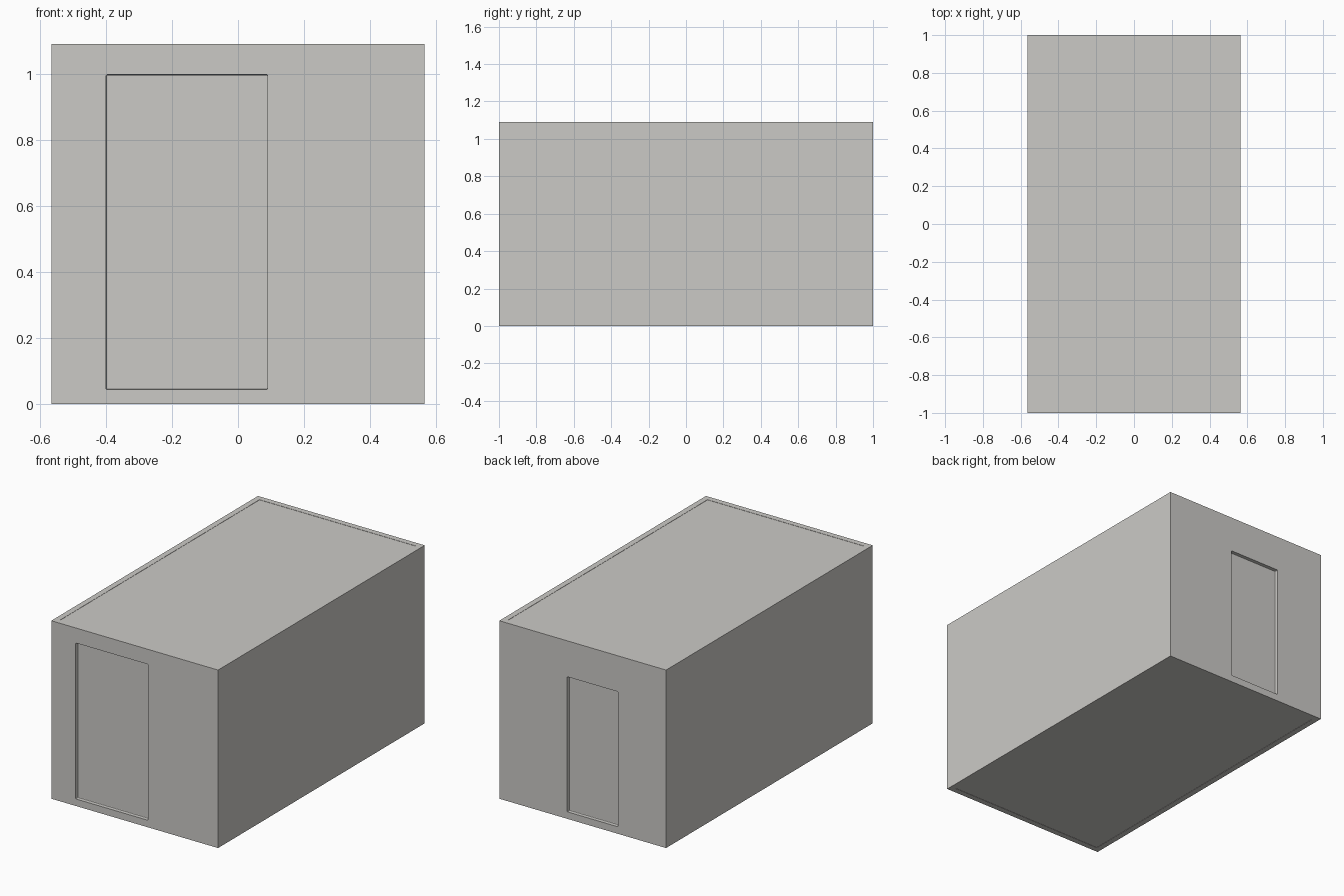
import bpy

if "Cube" in bpy.data.objects:
    bpy.data.objects.remove(bpy.data.objects["Cube"])

W, D, H = 1.13, 2.0, 1.09   # overall size
WALL = 0.035                # rim width round roof and floor
STEP = 0.0015               # roof and floor sit just below the rim
RECESS = 0.022              # depth of the door recesses

paint = bpy.data.materials.new("warm grey")
paint.diffuse_color = (0.6, 0.59, 0.565, 1)
paint.use_nodes = True
paint.node_tree.nodes["Principled BSDF"].inputs["Base Color"].default_value = paint.diffuse_color


def box(name, x, y, z):
    """Box from (min, max) ranges on each axis."""
    bpy.ops.mesh.primitive_cube_add(size=1, location=[sum(r) / 2 for r in (x, y, z)])
    ob = bpy.context.object
    ob.name = name
    ob.scale = [r[1] - r[0] for r in (x, y, z)]
    bpy.ops.object.transform_apply(location=True, rotation=False, scale=True)
    ob.data.materials.append(paint)
    return ob


# main body
body = box("cabin_body", (-W / 2, W / 2), (-D / 2, D / 2), (0, H))

# cutters: two door recesses, shallow roof and floor pans
ix, iy = W / 2 - WALL, D / 2 - WALL
cutters = [
    box("front_door_cutter", (-0.40, 0.09), (-D / 2 - 0.1, -D / 2 + RECESS), (0.043, 0.998)),
    box("back_door_cutter", (-0.24, 0.105), (D / 2 - RECESS, D / 2 + 0.1), (0.043, 0.87)),
    box("roof_cutter", (-ix, ix), (-iy, iy), (H - STEP, H + 0.1)),
    box("floor_cutter", (-ix, ix), (-iy, iy), (-0.1, STEP)),
]

# rounded door corners
for c in cutters[:2]:
    b = c.modifiers.new("corners", "BEVEL")
    b.width, b.segments = 0.004, 2

for c in cutters:
    m = body.modifiers.new(c.name, "BOOLEAN")
    m.operation, m.solver, m.object = "DIFFERENCE", "EXACT", c
    bpy.context.view_layer.objects.active = body
    bpy.ops.object.modifier_apply(modifier=m.name)
    bpy.data.objects.remove(c, do_unlink=True)
